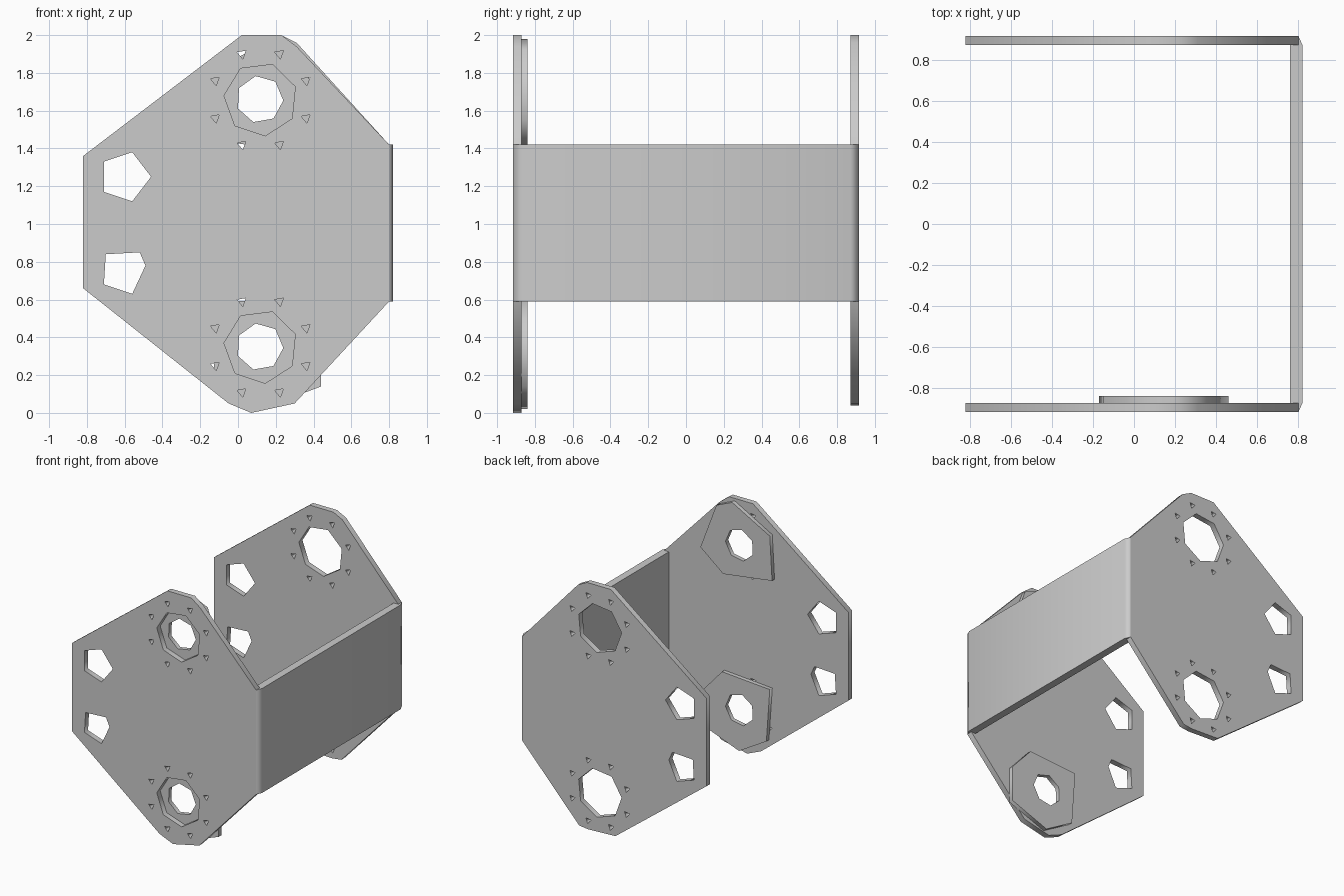
import bpy
from math import sin, cos, pi, radians

if "Cube" in bpy.data.objects:
    bpy.data.objects.remove(bpy.data.objects["Cube"])


def ngon(cx, cz, r, n, start=0.0):
    return [(cx + r * cos(radians(start) + 2 * pi * i / n),
             cz + r * sin(radians(start) + 2 * pi * i / n)) for i in range(n)]


def sheet(name, loops, thickness, location, upright=True):
    """Flat sheet from an outline plus hole loops, turned into a mesh."""
    cu = bpy.data.curves.new(name, 'CURVE')
    cu.dimensions = '2D'
    cu.fill_mode = 'BOTH'
    cu.extrude = thickness / 2
    for pts in loops:
        sp = cu.splines.new('POLY')
        sp.points.add(len(pts) - 1)
        for p, (a, b) in zip(sp.points, pts):
            p.co = (a, b, 0, 1)
        sp.use_cyclic_u = True
    ob = bpy.data.objects.new(name, cu)
    bpy.context.collection.objects.link(ob)
    ob.location = location
    if upright:
        ob.rotation_euler = (pi / 2, 0, 0)
    bpy.ops.object.select_all(action='DESELECT')
    ob.select_set(True)
    bpy.context.view_layer.objects.active = ob
    bpy.ops.object.convert(target='MESH')
    return bpy.context.object


# Side plate outlines: six-sided with blunted top and bottom tips
front_outline = [(-0.82, 0.66), (-0.05, 0.05), (0.07, 0.0), (0.30, 0.05), (0.80, 0.59),
                 (0.80, 1.42), (0.31, 1.94), (0.23, 2.0), (0.02, 2.0), (-0.82, 1.36)]
back_outline = [(-0.82, 0.66), (-0.02, 0.05), (0.22, 0.04), (0.30, 0.05), (0.80, 0.59),
                (0.80, 1.42), (0.31, 1.96), (0.23, 2.0), (0.02, 2.0), (-0.82, 1.36)]

# Bearing openings, small bolt holes around them and the two slots on the left
holes = []
for cz in (0.35, 1.66):
    holes.append(ngon(0.12, cz, 0.195, 7, 20))
    for cx, bz in ngon(0.12, cz, 0.26, 8, 22.5):
        holes.append(ngon(cx, bz, 0.027, 3, 40))
holes.append([(-0.71, 1.17), (-0.56, 1.12), (-0.46, 1.25), (-0.56, 1.38), (-0.71, 1.33)])
holes.append([(-0.71, 0.68), (-0.56, 0.63), (-0.49, 0.78), (-0.52, 0.85), (-0.70, 0.84)])

sheet("front_plate", [front_outline] + holes, 0.045, (0, -0.8925, 0))
sheet("back_plate", [back_outline] + holes, 0.045, (0, 0.8925, 0))

# Bearing rings on the inner side of the front plate
rings = {
    "upper_ring": (1.66, [(0.46, 1.55), (0.32, 1.92), (0.18, 1.98),
                          (-0.15, 1.80), (-0.17, 1.45), (0.26, 1.39)]),
    "lower_ring": (0.35, [(0.44, 0.42), (0.27, 0.61), (-0.15, 0.58),
                          (-0.12, 0.16), (0.12, 0.02), (0.44, 0.14)]),
}
for name, (cz, outline) in rings.items():
    sheet(name, [outline, ngon(0.115, cz, 0.125, 7, 100)], 0.034, (0, -0.855, 0))

# Web joining the plates, with bent corners
half = [(0.76, 0.87), (0.76, 0.90), (0.80, 0.915), (0.82, 0.87)]
profile = half + [(x, -y) for x, y in reversed(half)]
sheet("web", [profile], 0.83, (0, 0, 1.005), upright=False)
